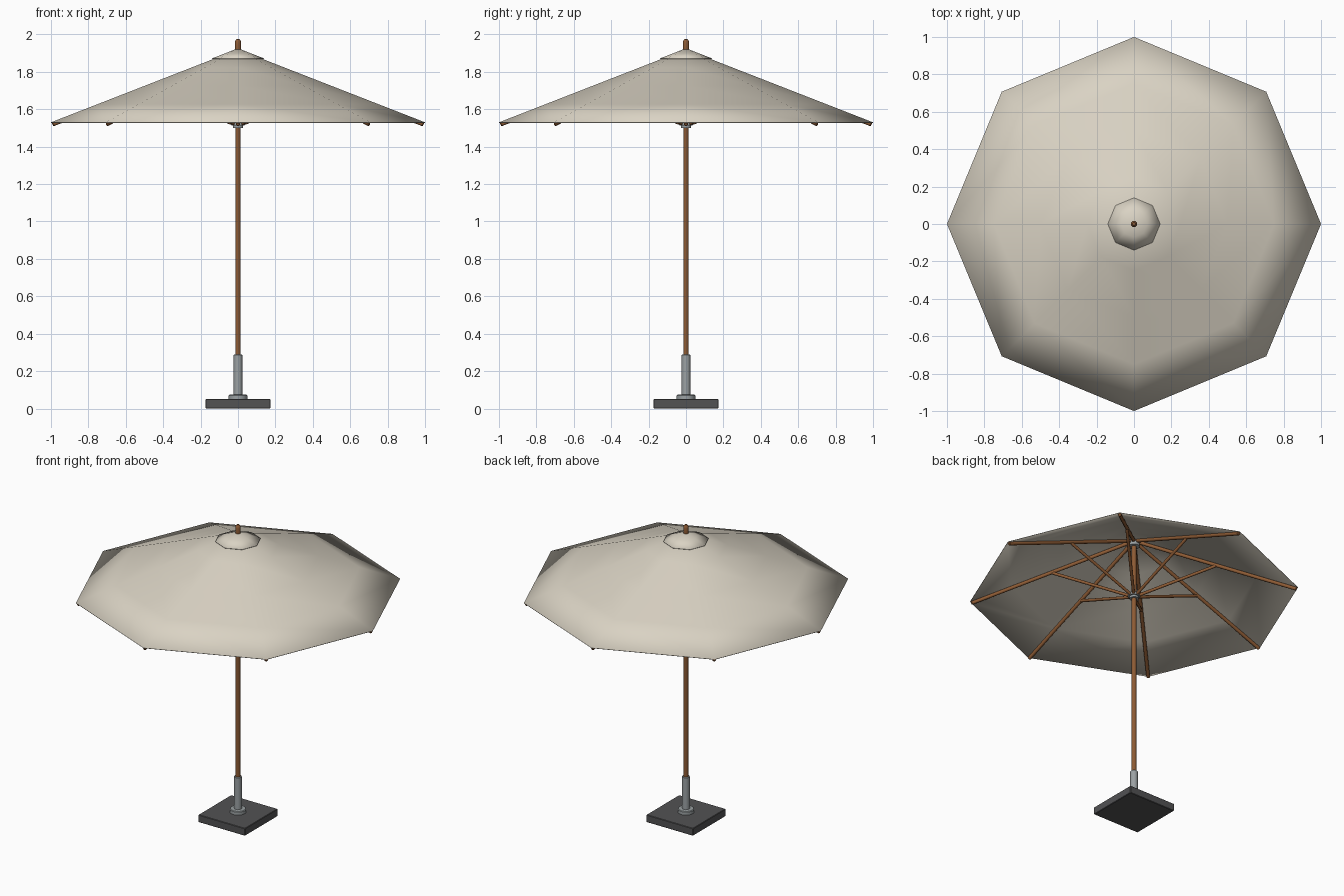
import bpy, bmesh, math
from mathutils import Vector

if "Cube" in bpy.data.objects:
    bpy.data.objects.remove(bpy.data.objects["Cube"])

def material(name, r, g, b):
    m = bpy.data.materials.new(name)
    m.diffuse_color = (r, g, b, 1)
    m.use_nodes = True
    m.node_tree.nodes["Principled BSDF"].inputs["Base Color"].default_value = m.diffuse_color
    return m

CANVAS = material("cream canvas", 0.70, 0.65, 0.55)
WOOD = material("brown wood", 0.27, 0.105, 0.035)
METAL = material("grey metal", 0.33, 0.36, 0.37)
STONE = material("dark stone", 0.085, 0.085, 0.088)

def finish(name, bm, mat, smooth=True):
    bmesh.ops.recalc_face_normals(bm, faces=bm.faces)
    me = bpy.data.meshes.new(name)
    bm.to_mesh(me)
    bm.free()
    me.materials.append(mat)
    ob = bpy.data.objects.new(name, me)
    bpy.context.collection.objects.link(ob)
    bpy.ops.object.select_all(action='DESELECT')
    bpy.context.view_layer.objects.active = ob
    ob.select_set(True)
    if smooth:
        bpy.ops.object.shade_smooth_by_angle(angle=math.radians(35))
    return ob

def lathe(name, profile, mat, sides=24):
    """Spin (radius, height) points around z; a radius of 0 makes a pole."""
    bm = bmesh.new()
    rings = []
    for r, z in profile:
        n = sides if r > 0 else 1
        rings.append([bm.verts.new((r * math.cos(math.tau * i / sides),
                                    r * math.sin(math.tau * i / sides), z)) for i in range(n)])
    for a, b in zip(rings, rings[1:]):
        for i in range(sides):
            j = (i + 1) % sides
            vs = [a[i % len(a)], a[j % len(a)], b[j % len(b)], b[i % len(b)]]
            bm.faces.new(list(dict.fromkeys(vs)))
    return finish(name, bm, mat)

def rod(name, p, q, radius, mat, sides=12):
    """Round bar with softened ends between two points."""
    p, q = Vector(p), Vector(q)
    d = q - p
    h, e = d.length, radius * 0.4
    ob = lathe(name, [(0, 0), (radius * .65, 0), (radius, e), (radius, h - e),
                      (radius * .65, h), (0, h)], mat, sides)
    ob.location = p
    ob.rotation_euler = d.to_track_quat('Z', 'Y').to_euler()
    return ob

# Square base slab
bm = bmesh.new()
bmesh.ops.create_cube(bm, size=1)
bmesh.ops.scale(bm, vec=(0.346, 0.346, 0.05), verts=bm.verts)
bmesh.ops.translate(bm, vec=(0, 0, 0.025), verts=bm.verts)
bmesh.ops.bevel(bm, geom=bm.edges[:], offset=0.003, segments=1, affect='EDGES')
finish("base_slab", bm, STONE, smooth=False)

# Flange and sleeve that hold the pole
lathe("base_flange", [(0, .048), (.05, .048), (.05, .070), (.046, .074), (0, .074)], METAL, 32)
lathe("base_sleeve", [(0, .06), (.023, .06), (.023, .287), (.021, .289), (0, .289)], METAL)

# Pole with rounded finial
lathe("pole", [(0, .07), (.0145, .07), (.0145, 1.90), (.0165, 1.91), (.0165, 1.955),
               (.014, 1.967), (.008, 1.974), (0, 1.976)], WOOD)

# Eight-panel canopy and small vent cap
def canopy_height(r):
    return 1.92 - 0.39 * r

for name, radii, lift in (("canopy", (0, .25, .5, .75, 1.0), 0), ("vent_cap", (0, .07, .14), .006)):
    ob = lathe(name, [(r, canopy_height(r) + lift) for r in radii], CANVAS, 8)
    mod = ob.modifiers.new("cloth thickness", 'SOLIDIFY')
    mod.thickness = 0.003
    mod.offset = -1

# Hubs on the pole
lathe("upper_hub", [(0, 1.865), (.034, 1.865), (.034, 1.893), (0, 1.893)], METAL)
lathe("lower_hub", [(0, 1.50), (.027, 1.50), (.027, 1.514), (.036, 1.514),
                    (.036, 1.533), (0, 1.533)], METAL)

# Ribs under the canopy seams, with struts from the lower hub
for i in range(8):
    c, s = math.cos(math.tau * i / 8), math.sin(math.tau * i / 8)
    def at(r, z):
        return (r * c, r * s, z)
    rod(f"rib_{i + 1}", at(.025, canopy_height(.025) - .0145),
        at(.992, canopy_height(.992) - .0145), .011, WOOD)
    rod(f"strut_{i + 1}", at(.025, 1.522), at(.5, canopy_height(.5) - .018), .0095, WOOD)
